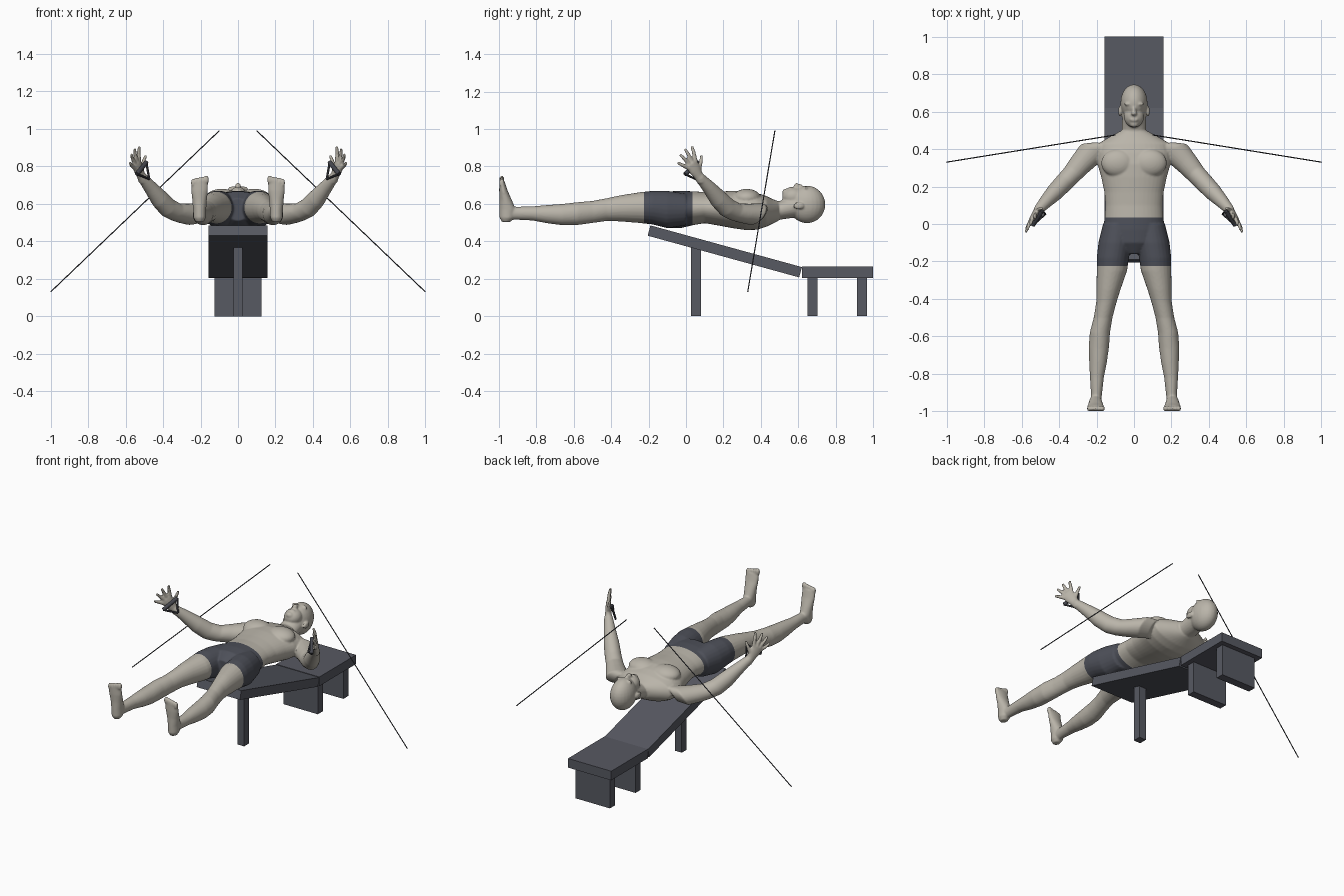
import bpy, bmesh, math
from mathutils import Vector, Matrix

if "Cube" in bpy.data.objects:
    bpy.data.objects.remove(bpy.data.objects["Cube"], do_unlink=True)

X, Y, Z = Vector((1, 0, 0)), Vector((0, 1, 0)), Vector((0, 0, 1))


def material(name, rgb):
    m = bpy.data.materials.new(name)
    m.use_nodes = True
    m.diffuse_color = (*rgb, 1)
    m.node_tree.nodes["Principled BSDF"].inputs["Base Color"].default_value = (*rgb, 1)
    return m


SKIN = material("warm grey skin", (0.49, 0.46, 0.40))
SHORTS = material("dark slate cloth", (0.075, 0.08, 0.10))
BENCH = material("slate bench", (0.095, 0.10, 0.122))
METAL = material("dark metal", (0.06, 0.062, 0.075))


def finish(bm, name, mat):
    bmesh.ops.recalc_face_normals(bm, faces=bm.faces)
    mesh = bpy.data.meshes.new(name)
    bm.to_mesh(mesh)
    bm.free()
    mesh.materials.append(mat)
    obj = bpy.data.objects.new(name, mesh)
    bpy.context.collection.objects.link(obj)
    return obj


def loft(bm, rings, u, v, side=1, n=24):
    """Skin elliptical rings (centre, radius along u, radius along v)."""
    loops = []
    for c, a, b in rings:
        loop = []
        for i in range(n):
            t = math.tau * i / n
            p = Vector(c) + u * (a * math.cos(t)) + v * (b * math.sin(t))
            loop.append(bm.verts.new((p.x * side, p.y, p.z)))
        loops.append(loop)
    for lo, hi in zip(loops, loops[1:]):
        for i in range(n):
            bm.faces.new((lo[i], lo[(i + 1) % n], hi[(i + 1) % n], hi[i]))
    bm.faces.new(loops[0])
    bm.faces.new(loops[-1])


def ball(bm, c, r, side=1):
    m = Matrix.Translation((c[0] * side, c[1], c[2])) @ Matrix.Diagonal((*r, 1))
    bmesh.ops.create_uvsphere(bm, u_segments=24, v_segments=16, radius=1, matrix=m)


def rod(bm, a, b, r, n=8):
    a, b = Vector(a), Vector(b)
    d = (b - a).normalized()
    u = d.cross(Y if abs(d.y) < 0.9 else X).normalized()
    loft(bm, [(a, r, r), (b, r, r)], u, d.cross(u), n=n)


def prism(name, outline, half_width):
    """Extrude a (y, z) outline across x."""
    bm = bmesh.new()
    face = bm.faces.new([bm.verts.new((-half_width, y, z)) for y, z in outline])
    new = bmesh.ops.extrude_face_region(bm, geom=[face])["geom"]
    bmesh.ops.translate(bm, vec=(2 * half_width, 0, 0),
                        verts=[g for g in new if isinstance(g, bmesh.types.BMVert)])
    return finish(bm, name, BENCH)


def block(name, y0, y1, z0, z1, half_width):
    return prism(name, [(y0, z0), (y1, z0), (y1, z1), (y0, z1)], half_width)


# Bench
prism("sloping_board", [(-0.205, 0.43), (0.605, 0.207), (0.62, 0.262), (-0.19, 0.485)], 0.157)
block("flat_board", 0.62, 1.0, 0.205, 0.265, 0.157)
block("front_post", 0.028, 0.08, 0, 0.37, 0.025)
block("middle_leg", 0.65, 0.702, 0, 0.206, 0.125)
block("end_leg", 0.915, 0.968, 0, 0.206, 0.125)

# Hand frame: along the hand, across the knuckles, out of the palm
WRIST = Vector((0.515, 0.07, 0.745))
ALONG = Vector((0.32, -0.476, 0.82)).normalized()
ACROSS = Vector((0.455, -0.68, -0.574)).normalized()
ACROSS = (ACROSS - ALONG * ACROSS.dot(ALONG)).normalized()
PALM = Vector((-0.832, -0.555, 0))

body = bmesh.new()

# Torso: y, centre z, half width, half depth
torso = [(-0.16, 0.57, 0.06, 0.06), (-0.1, 0.568, 0.165, 0.098), (-0.03, 0.57, 0.166, 0.1),
         (0.04, 0.577, 0.156, 0.09), (0.1, 0.58, 0.152, 0.083), (0.17, 0.575, 0.158, 0.09),
         (0.25, 0.57, 0.175, 0.1), (0.32, 0.565, 0.195, 0.105), (0.38, 0.56, 0.2, 0.098),
         (0.43, 0.56, 0.19, 0.082), (0.465, 0.56, 0.13, 0.065), (0.495, 0.562, 0.075, 0.052)]
loft(body, [((0, y, z), w, d) for y, z, w, d in torso], X, Z, n=40)

# Neck and head
loft(body, [((0, 0.44, 0.56), 0.08, 0.055), ((0, 0.5, 0.565), 0.065, 0.05),
            ((0, 0.6, 0.59), 0.062, 0.06)], X, Z)
ball(body, (0, 0.647, 0.597), (0.072, 0.098, 0.1))
ball(body, (0, 0.574, 0.638), (0.054, 0.06, 0.05))
ball(body, (0, 0.535, 0.662), (0.025, 0.02, 0.02))
ball(body, (0, 0.6, 0.692), (0.012, 0.026, 0.016))
ball(body, (0, 0.59, 0.695), (0.017, 0.011, 0.018))
ball(body, (0, 0.557, 0.682), (0.024, 0.011, 0.009))

leg = [(0, 0.085, 0.57, 0.08, 0.085), (-0.1, 0.1, 0.57, 0.09, 0.1),
       (-0.18, 0.113, 0.58, 0.086, 0.09), (-0.25, 0.118, 0.58, 0.081, 0.082),
       (-0.35, 0.136, 0.576, 0.064, 0.07), (-0.42, 0.148, 0.57, 0.054, 0.061),
       (-0.5, 0.165, 0.557, 0.05, 0.059), (-0.58, 0.182, 0.548, 0.054, 0.061),
       (-0.66, 0.188, 0.543, 0.054, 0.057), (-0.74, 0.192, 0.545, 0.047, 0.049),
       (-0.82, 0.198, 0.549, 0.037, 0.038), (-0.9, 0.2, 0.55, 0.03, 0.035),
       (-0.95, 0.203, 0.55, 0.028, 0.035)]
foot = [(0.503, -0.962, 0.02, 0.022), (0.525, -0.957, 0.033, 0.04), (0.57, -0.954, 0.035, 0.044),
        (0.62, -0.964, 0.039, 0.033), (0.67, -0.976, 0.045, 0.023), (0.715, -0.983, 0.046, 0.015)]
arm = [((0.17, 0.39, 0.55), 0.06, 0.06), ((0.235, 0.375, 0.545), 0.07, 0.068),
       ((0.29, 0.315, 0.55), 0.06, 0.06), ((0.335, 0.262, 0.558), 0.052, 0.052),
       ((0.375, 0.22, 0.58), 0.05, 0.053), ((0.42, 0.172, 0.628), 0.047, 0.05),
       ((0.47, 0.12, 0.69), 0.036, 0.037), (WRIST, 0.025, 0.026)]
# Fingers: offset across, start along, fan angle, length
fingers = [(-0.015, 0.025, -52, 0.09), (-0.026, 0.075, -24, 0.088), (-0.008, 0.08, -6, 0.09),
           (0.01, 0.08, 11, 0.085), (0.026, 0.07, 30, 0.075)]

for s in (1, -1):
    loft(body, [((x, y, z), w, d) for y, x, z, w, d in leg], X, Z, s)
    loft(body, [((0.205, y, z), w, d) for z, y, w, d in foot], X, Y, s)
    for i in range(5):
        big = 0.015 if i == 0 else 0.011
        ball(body, (0.17 + 0.0175 * i, -0.985, 0.728 - 0.004 * i), (big, 0.014, 0.024), s)

    # Chest, shoulder cap, ear, brow and eye
    ball(body, (0.085, 0.325, 0.632), (0.09, 0.075, 0.048), s)
    ball(body, (0.075, 0.602, 0.59), (0.009, 0.028, 0.02), s)
    ball(body, (0.028, 0.64, 0.681), (0.026, 0.009, 0.013), s)
    ball(body, (0.027, 0.621, 0.674), (0.013, 0.009, 0.01), s)

    # Arm, palm and fingers
    flat = Vector((0.73, 0.68, 0)).normalized()
    loft(body, arm, flat, flat.cross(Vector((0.55, -0.59, 0.5))).normalized(), s)
    loft(body, [(WRIST + ALONG * t, w, d) for t, w, d in
                ((-0.03, 0.025, 0.024), (0.01, 0.028, 0.02), (0.05, 0.037, 0.018),
                 (0.09, 0.038, 0.014))], ACROSS, PALM, s)
    for off, start, angle, length in fingers:
        a = math.radians(angle)
        d = ALONG * math.cos(a) + ACROSS * math.sin(a)
        base = WRIST + ALONG * start + ACROSS * off
        bend = PALM * 0.012
        loft(body, [(base, 0.012, 0.012), (base + d * length * 0.6 + bend * 0.3, 0.0105, 0.0105),
                    (base + d * length + bend, 0.008, 0.008)],
             d.cross(PALM).normalized(), PALM, s, 12)

# Fuse the body into one smooth skin
man = finish(body, "man", SKIN)
fuse = man.modifiers.new("fuse", "REMESH")
fuse.mode, fuse.voxel_size = "VOXEL", 0.0055
soft = man.modifiers.new("soften", "SMOOTH")
soft.factor, soft.iterations = 0.5, 5
bpy.context.view_layer.update()
mesh = bpy.data.meshes.new_from_object(man.evaluated_get(bpy.context.evaluated_depsgraph_get()))
man.modifiers.clear()
man.data = mesh

# Shorts: cut clean hems, then colour the band between them
mesh.materials.clear()
mesh.materials.append(SKIN)
mesh.materials.append(SHORTS)
bm = bmesh.new()
bm.from_mesh(mesh)
HEM, WAIST = -0.225, 0.035
for y in (HEM, WAIST):
    bmesh.ops.bisect_plane(bm, geom=bm.verts[:] + bm.edges[:] + bm.faces[:],
                           plane_co=(0, y, 0), plane_no=Y)
for f in bm.faces:
    c = f.calc_center_median()
    f.smooth = True
    f.material_index = int(HEM < c.y < WAIST and abs(c.x) < 0.3)
bm.to_mesh(mesh)
bm.free()

# Hand grips and the cables crossing at the shoulders
for s, name in ((1, "left"), (-1, "right")):
    bm = bmesh.new()
    mid = WRIST + ALONG * 0.055 + PALM * 0.022
    ends = [mid + ACROSS * 0.055, mid - ACROSS * 0.055]
    apex = mid + PALM * 0.022 - ALONG * 0.07
    flip = lambda p: (p.x * s, p.y, p.z)
    rod(bm, flip(ends[0]), flip(ends[1]), 0.012, 12)
    for e in ends:
        rod(bm, flip(e), flip(apex), 0.006)
    grip = finish(bm, name + "_grip", METAL)
    bm = bmesh.new()
    rod(bm, (s, 0.33, 0.13), (0.1 * s, 0.475, 0.99), 0.003)
    finish(bm, name + "_cable", METAL)
